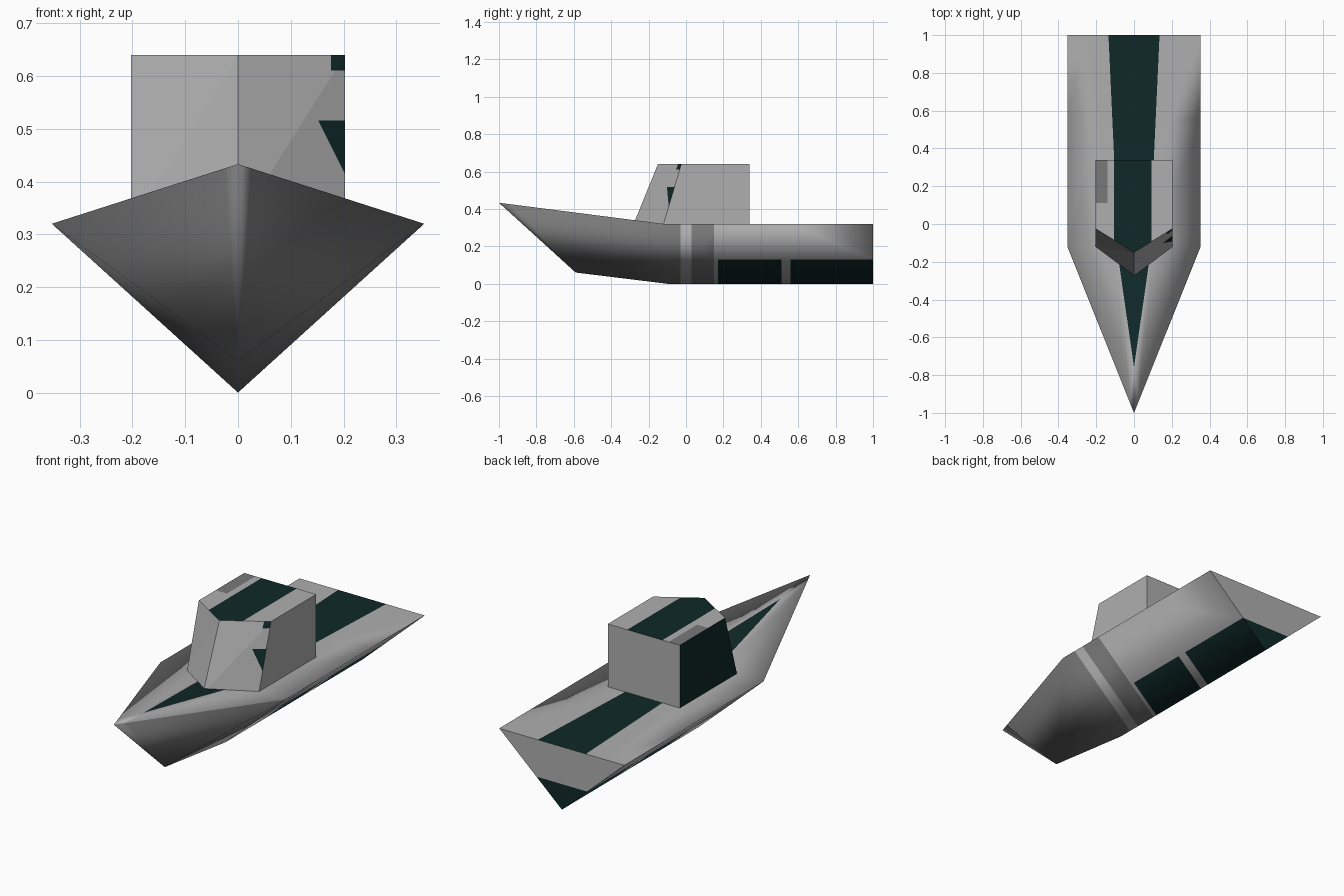
import bpy, bmesh
from mathutils import Vector

if "Cube" in bpy.data.objects:
    bpy.data.objects.remove(bpy.data.objects["Cube"])

def mat(name, c):
    m = bpy.data.materials.new(name)
    m.diffuse_color = (*c, 1)
    m.use_nodes = True
    m.node_tree.nodes["Principled BSDF"].inputs["Base Color"].default_value = m.diffuse_color
    return m

LIGHT, MID, DARK = 0, 1, 2
MATS = [mat("light_grey", (0.43, 0.43, 0.43)),
        mat("mid_grey", (0.19, 0.19, 0.19)),
        mat("dark_teal", (0.005, 0.022, 0.022))]

def mesh_from(verts, faces):
    bm = bmesh.new()
    vs = [bm.verts.new(v) for v in verts]
    for f in faces:
        bm.faces.new([vs[i] for i in f])
    bmesh.ops.recalc_face_normals(bm, faces=bm.faces)
    bm.normal_update()
    return bm

def cut(bm, co, no, test=lambda f: True):
    fs = [f for f in bm.faces if test(f)]
    geom = fs + list({e for f in fs for e in f.edges}) + list({v for f in fs for v in f.verts})
    bmesh.ops.bisect_plane(bm, geom=geom, plane_co=co, plane_no=no, dist=1e-5)
    bm.normal_update()

def finish(bm, name):
    me = bpy.data.meshes.new(name)
    bm.to_mesh(me)
    bm.free()
    for m in MATS:
        me.materials.append(m)
    ob = bpy.data.objects.new(name, me)
    bpy.context.collection.objects.link(ob)

W = 0.353
def half_width(y):
    # half width of the dark centre stripe, tapering to the bow
    return min(0.08 + 0.046 * (y + 0.2), 0.08 + 0.143 * (y + 0.2))

def is_deck(f):
    return f.normal.z > 0.5

# V-bottomed hull
bm = mesh_from(
    [(0, -1, 0.433), (W, -0.12, 0.32), (-W, -0.12, 0.32), (0, -0.59, 0.06),
     (0, -0.1, 0), (W, 1, 0.32), (-W, 1, 0.32), (0, 1, 0)],
    [(0, 1, 2), (1, 5, 6, 2), (5, 7, 6),
     (0, 3, 1), (3, 4, 1), (1, 4, 7, 5),
     (0, 2, 3), (3, 2, 4), (2, 6, 7, 4)])
# camouflage cuts: bands, waterline patches, deck stripe
for y in (-0.03, 0.03, 0.15, 0.17, 0.51, 0.56):
    cut(bm, (0, y, 0), (0, 1, 0), lambda f: not is_deck(f) or y > 0.5)
cut(bm, (0, 0, 0.13), (0, 0, 1), lambda f: f.calc_center_median().y > 0.15 and not is_deck(f))
for s in (1, -1):
    for k in (0.046, 0.143):
        cut(bm, (s * 0.08, -0.2, 0), (1, -s * k, 0), is_deck)
for f in bm.faces:
    c = f.calc_center_median()
    f.smooth = True
    if is_deck(f):
        f.material_index = DARK if abs(c.x) < half_width(c.y) else LIGHT
    elif c.y < -0.03 or 0.03 < c.y < 0.15:
        f.material_index = MID
    elif c.z < 0.13 and (0.17 < c.y < 0.51 or c.y > 0.56):
        f.material_index = DARK
# crisp transom and aft deck edges
for e in bm.edges:
    ys = [v.co.y for v in e.verts]
    aft_edge = max(ys) > 0.99 and len({is_deck(f) for f in e.link_faces}) == 2
    if min(ys) > 0.99 or aft_edge:
        e.smooth = False
finish(bm, "hull")

# Cabin with a pointed, raked front
X = 0.203
bm = mesh_from(
    [(-X, 0.34, 0.32), (X, 0.34, 0.32), (X, -0.12, 0.32), (0, -0.28, 0.32), (-X, -0.12, 0.32),
     (-X, 0.34, 0.64), (X, 0.34, 0.64), (X, -0.025, 0.64), (0, -0.15, 0.64), (-X, -0.025, 0.64)],
    [(0, 1, 6, 5), (1, 2, 7, 6), (2, 3, 7), (3, 8, 7), (3, 4, 8), (4, 9, 8),
     (4, 0, 5, 9), (5, 6, 7, 8, 9), (4, 3, 2, 1, 0)])
def right_front(f):
    return f.normal.y < -0.3 and f.normal.x > 0.1
# cuts for the front patches, roof stripe and roof corner patch
for co, no in (((0.176, 0, 0.61), (0, 0, 1)), ((0, 0, 0.516), (0, 0, 1)),
               ((0.16, 0, 0.5), (2, 0, 1)), ((0.176, 0, 0), (1, 0, 0))):
    cut(bm, co, Vector(no).normalized(), right_front)
for x in (-0.14, -0.105, 0.093):
    cut(bm, (x, 0, 0), (1, 0, 0), is_deck)
cut(bm, (0, 0.11, 0), (0, 1, 0), lambda f: is_deck(f) and f.calc_center_median().x < -0.14)
for f in bm.faces:
    c = f.calc_center_median()
    if right_front(f):
        low = c.z < 0.516 and 2 * c.x + c.z > 0.82
        if low or (c.z > 0.61 and c.x > 0.176):
            f.material_index = DARK
    elif is_deck(f):
        if -0.105 < c.x < 0.093:
            f.material_index = DARK
        elif c.x < -0.14 and c.y > 0.11:
            f.material_index = MID
    elif f.normal.x < -0.9:
        f.material_index = DARK
finish(bm, "cabin")
